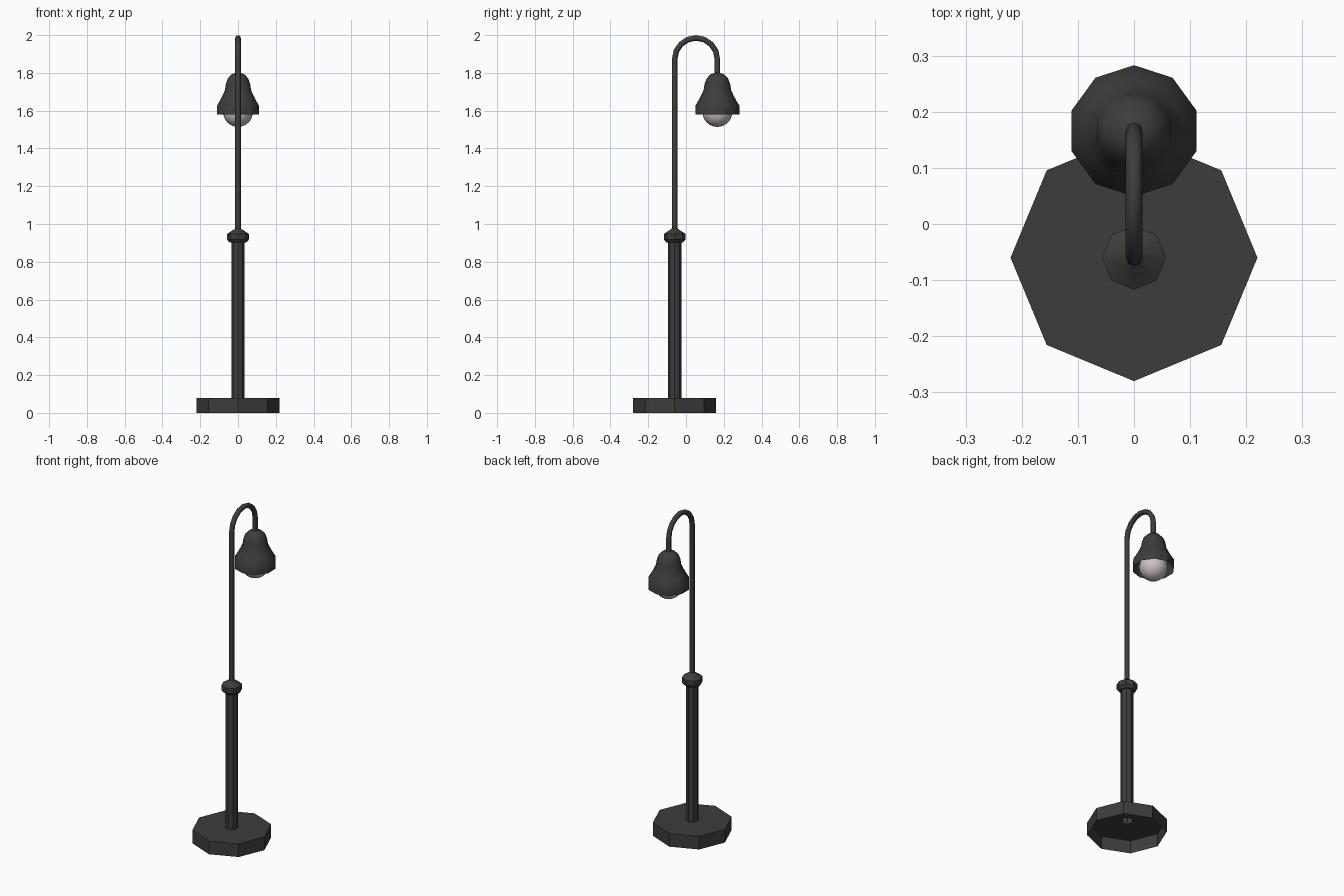
import bpy, bmesh
from math import sin, cos, pi, radians
from mathutils import Vector

if "Cube" in bpy.data.objects:
    bpy.data.objects.remove(bpy.data.objects["Cube"])

POLE_Y, LAMP_Y = -0.06, 0.166


def material(name, color):
    m = bpy.data.materials.new(name)
    m.diffuse_color = (*color, 1)
    m.use_nodes = True
    m.node_tree.nodes["Principled BSDF"].inputs["Base Color"].default_value = m.diffuse_color
    return m


iron = material("dark_iron", (0.048, 0.046, 0.045))
glass = material("pale_glass", (0.60, 0.53, 0.53))


def finish(name, bm, mat, angle):
    bmesh.ops.recalc_face_normals(bm, faces=bm.faces)
    me = bpy.data.meshes.new(name)
    bm.to_mesh(me)
    bm.free()
    ob = bpy.data.objects.new(name, me)
    bpy.context.collection.objects.link(ob)
    me.materials.append(mat)
    bpy.ops.object.select_all(action='DESELECT')
    ob.select_set(True)
    bpy.context.view_layer.objects.active = ob
    bpy.ops.object.shade_smooth_by_angle(angle=radians(angle))
    return ob


def skin(bm, rings, cap_end=False):
    """Join equal-length rings of points with quads."""
    vs = [[bm.verts.new(p) for p in r] for r in rings]
    n = len(vs[0])
    for a, b in zip(vs, vs[1:]):
        for i in range(n):
            j = (i + 1) % n
            bm.faces.new((a[i], a[j], b[j], b[i]))
    if cap_end:
        bm.faces.new(vs[-1])


def lathe(name, profile, sides, y, start=0, angle=30, mat=iron):
    bm = bmesh.new()
    skin(bm, [[(r * cos(start + 2 * pi * i / sides), y + r * sin(start + 2 * pi * i / sides), z)
               for i in range(sides)] for r, z in profile], cap_end=True)
    return finish(name, bm, mat, angle)


# Hollow octagonal foot flowing into the lower post and its collar
lathe("base_and_post",
      [(0.22, 0), (0.22, 0.08), (0.035, 0.08), (0.035, 0.902), (0.044, 0.902),
       (0.057, 0.917), (0.057, 0.948), (0.02, 0.972), (0.014, 0.978)], 8, POLE_Y)

# Slim upper tube with the gooseneck bend
R = (LAMP_Y - POLE_Y) / 2
mid, zc, steps, tube = (LAMP_Y + POLE_Y) / 2, 1.985 - R, 8, 0.0148
stations = [(POLE_Y, 0.96, pi)]
stations += [(mid + R * cos(a), zc + R * sin(a), a)
             for a in (pi - pi * k / steps for k in range(steps + 1))]
stations += [(LAMP_Y, 1.785, 0)]
bm = bmesh.new()
skin(bm, [[Vector((tube * sin(2 * pi * i / 8),
                   y + tube * cos(2 * pi * i / 8) * cos(a),
                   z + tube * cos(2 * pi * i / 8) * sin(a))) for i in range(8)]
          for y, z, a in stations])
finish("gooseneck_tube", bm, iron, 50)

# Ten-sided bell shade, open underneath
lathe("lamp_shade",
      [(0.117, 1.58), (0.117, 1.625), (0.092, 1.668), (0.073, 1.708), (0.068, 1.74),
       (0.057, 1.77), (0.038, 1.791), (0.015, 1.80)], 10, LAMP_Y, radians(18), 34)

# Round bulb
bm = bmesh.new()
bmesh.ops.create_uvsphere(bm, u_segments=20, v_segments=12, radius=0.079)
bmesh.ops.translate(bm, verts=bm.verts, vec=(0, LAMP_Y, 1.593))
finish("bulb", bm, glass, 60)
